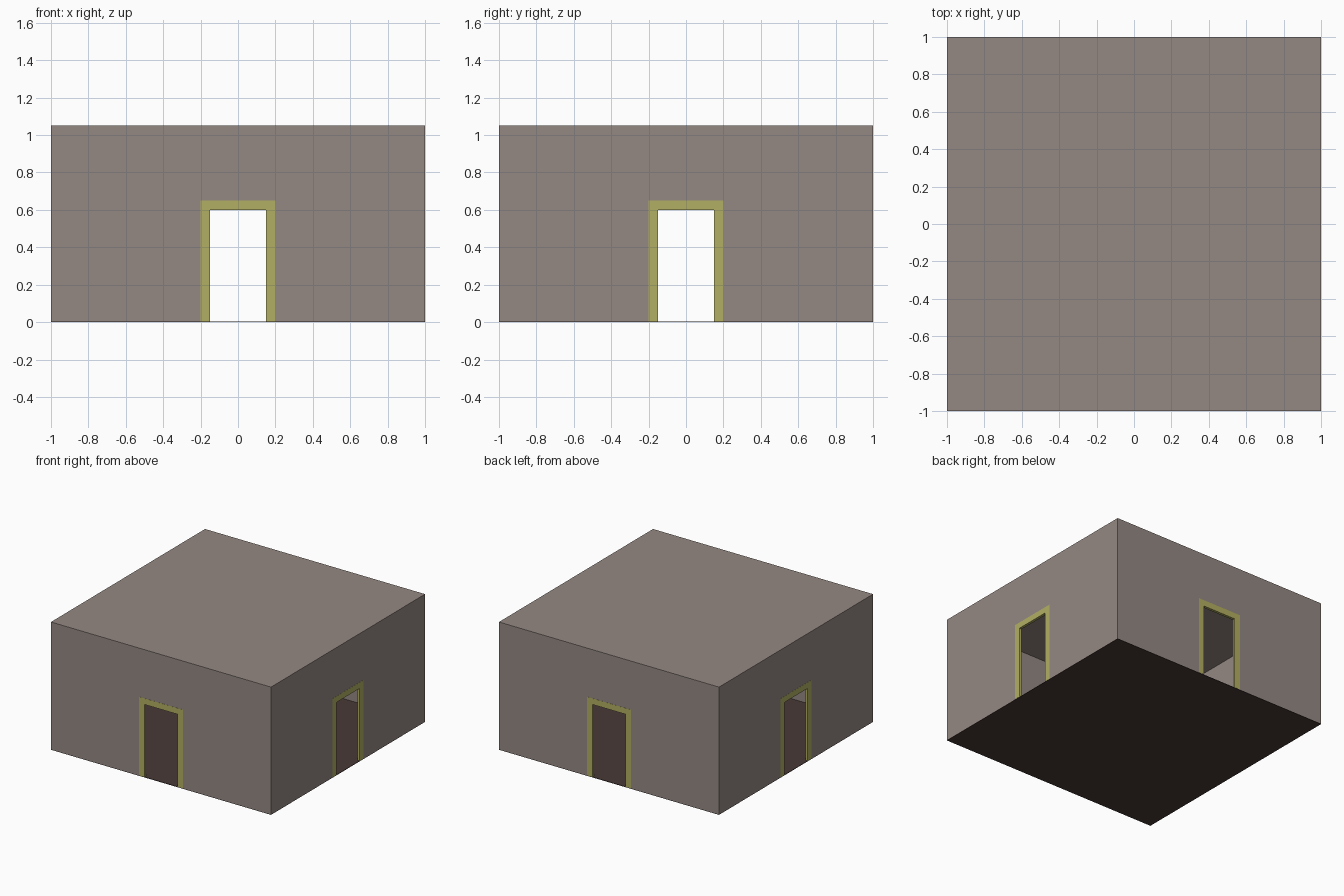
import bpy, math

if "Cube" in bpy.data.objects:
    bpy.data.objects.remove(bpy.data.objects["Cube"])

T = 0.02       # wall thickness
H = 1.05       # total height
FLOOR = 0.004  # floor slab height


def material(name, color):
    m = bpy.data.materials.new(name)
    m.diffuse_color = (*color, 1)
    m.use_nodes = True
    m.node_tree.nodes["Principled BSDF"].inputs["Base Color"].default_value = m.diffuse_color
    return m


def box(name, lo, hi, mat=None):
    bpy.ops.mesh.primitive_cube_add(size=1)
    ob = bpy.context.object
    ob.name = name
    ob.location = [(a + b) / 2 for a, b in zip(lo, hi)]
    ob.scale = [b - a for a, b in zip(lo, hi)]
    bpy.ops.object.transform_apply(location=True, rotation=True, scale=True)
    if mat:
        ob.data.materials.append(mat)
    return ob


def cut(target, cutter):
    mod = target.modifiers.new("cut", 'BOOLEAN')
    mod.operation = 'DIFFERENCE'
    mod.solver = 'EXACT'
    mod.object = cutter
    bpy.context.view_layer.objects.active = target
    bpy.ops.object.modifier_apply(modifier=mod.name)
    bpy.data.objects.remove(cutter)


wall_mat = material("wall_grey", (0.30, 0.25, 0.225))
floor_mat = material("floor_brown", (0.064, 0.042, 0.037))
trim_mat = material("trim_yellow", (0.45, 0.43, 0.125))

# Walls and ceiling: hollow shell, open below, with four door openings
shell = box("walls_and_ceiling", (-1, -1, FLOOR), (1, 1, H), wall_mat)
cut(shell, box("room_space", (T - 1, T - 1, -0.5), (1 - T, 1 - T, H - T)))
cut(shell, box("front_back_doors", (-0.2, -2, -0.6), (0.2, 2, 0.65)))
cut(shell, box("left_right_doors", (-2, -0.2, -0.6), (2, 0.2, 0.65)))

# Floor slab
box("floor", (-1, -1, 0), (1, 1, FLOOR), floor_mat)

# Door frames: one arch profile, thickened and turned to each side
profile = [(-0.2, 0), (-0.2, 0.65), (0.2, 0.65), (0.2, 0),
           (0.15, 0), (0.15, 0.6), (-0.15, 0.6), (-0.15, 0)]
n = len(profile)
for i, side in enumerate(("front", "right", "back", "left")):
    verts = [(x, y, max(z, FLOOR)) for y in (-1.001, T - 0.999) for x, z in profile]
    faces = [(0, 7, 6, 1), (1, 6, 5, 2), (2, 5, 4, 3)]
    faces += [tuple(v + n for v in reversed(f)) for f in faces]
    faces += [(k, (k + 1) % n, (k + 1) % n + n, k + n) for k in range(n)]
    me = bpy.data.meshes.new(side + "_door_frame")
    me.from_pydata(verts, [], [tuple(reversed(f)) for f in faces])
    me.materials.append(trim_mat)
    ob = bpy.data.objects.new(side + "_door_frame", me)
    ob.rotation_euler.z = i * math.pi / 2
    bpy.context.collection.objects.link(ob)
    # consistent outward normals
    bpy.ops.object.select_all(action='DESELECT')
    ob.select_set(True)
    bpy.context.view_layer.objects.active = ob
    bpy.ops.object.mode_set(mode='EDIT')
    bpy.ops.mesh.select_all(action='SELECT')
    bpy.ops.mesh.normals_make_consistent(inside=False)
    bpy.ops.object.mode_set(mode='OBJECT')
